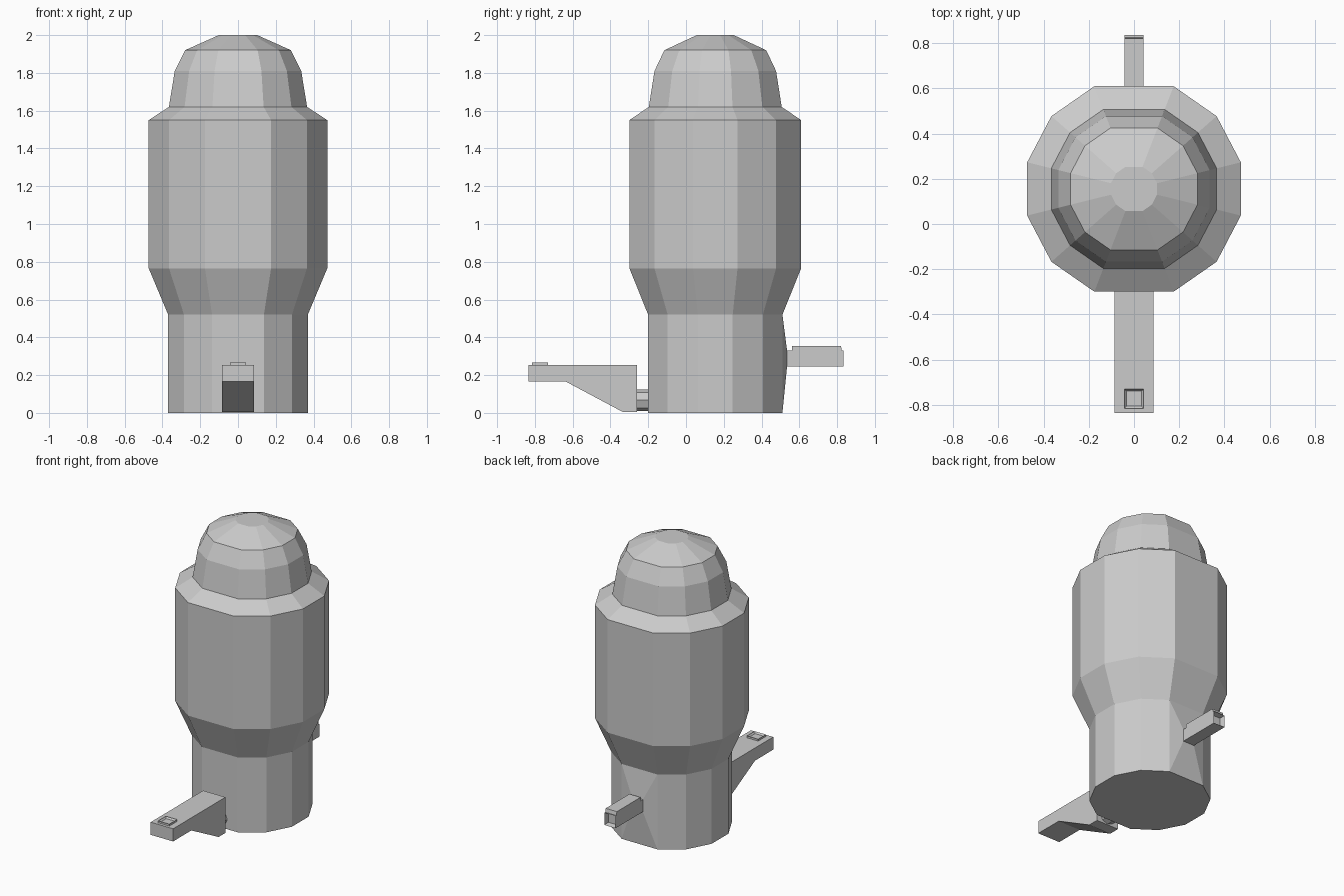
import bpy, bmesh, math
from mathutils import Vector

if "Cube" in bpy.data.objects:
    bpy.data.objects.remove(bpy.data.objects["Cube"])


def make_object(name, bm):
    bmesh.ops.recalc_face_normals(bm, faces=bm.faces)
    mesh = bpy.data.meshes.new(name)
    bm.to_mesh(mesh)
    bm.free()
    obj = bpy.data.objects.new(name, mesh)
    bpy.context.collection.objects.link(obj)
    return obj


def extrude_profile(profile, half_width):
    """Side profile of (y, z) points made into a solid across x."""
    bm = bmesh.new()
    face = bm.faces.new([bm.verts.new((-half_width, y, z)) for y, z in profile])
    geom = bmesh.ops.extrude_face_region(bm, geom=[face])["geom"]
    moved = [g for g in geom if isinstance(g, bmesh.types.BMVert)]
    bmesh.ops.translate(bm, verts=moved, vec=(2 * half_width, 0, 0))
    return bm


def recess(bm, direction, border, depth):
    """Inset the outermost face pointing along direction and sink it."""
    bm.normal_update()
    bmesh.ops.recalc_face_normals(bm, faces=bm.faces)
    d = Vector(direction)
    face = max((f for f in bm.faces if f.normal.dot(d) > 0.9),
               key=lambda f: f.calc_center_median().dot(d))
    bmesh.ops.inset_region(bm, faces=[face], thickness=border)
    bmesh.ops.translate(bm, verts=face.verts[:], vec=-d * depth)


# Body: twelve sided, with slightly wider front and back facets
CENTRE_Y = 0.155
quarter = [21.1, 48.6, 76.0]
half = quarter + [180 - a for a in reversed(quarter)]
angles = [math.radians(a) for a in half + [360 - a for a in reversed(half)]]
profile = [(0.381, 0), (0.381, 0.52), (0.487, 0.765), (0.487, 1.55),
           (0.377, 1.62), (0.345, 1.81), (0.289, 1.92), (0.105, 2.0)]
bm = bmesh.new()
rings = [[bm.verts.new((r * math.sin(a), CENTRE_Y + r * math.cos(a), z))
          for a in angles] for r, z in profile]
back_facet = None
for lower, upper in zip(rings, rings[1:]):
    for i in range(12):
        j = (i + 1) % 12
        face = bm.faces.new((lower[i], lower[j], upper[j], upper[i]))
        if lower is rings[0] and j == 0:
            back_facet = face
bm.faces.new(rings[0])
bm.faces.new(rings[-1])

# Back facet rises to a small rectangle that carries the lever
bmesh.ops.inset_region(bm, faces=[back_facet], thickness=0.05)
mid_z = sum(v.co.z for v in back_facet.verts) / 4
for v in back_facet.verts:
    v.co = (math.copysign(0.043, v.co.x), 0.535,
            0.33 if v.co.z > mid_z else 0.245)
make_object("body", bm)

# Rear handle with raised lid and open end
bm = extrude_profile([(0.53, 0.245), (0.835, 0.245), (0.835, 0.33),
                      (0.825, 0.33), (0.82, 0.355), (0.56, 0.355),
                      (0.56, 0.33), (0.53, 0.33)], 0.043)
recess(bm, (0, 1, 0), 0.01, 0.035)
make_object("rear_handle", bm)

# Front pedal
bm = extrude_profile([(-0.26, 0.253), (-0.835, 0.253), (-0.835, 0.165),
                      (-0.635, 0.165), (-0.335, 0.005), (-0.26, 0.005)], 0.086)
make_object("front_pedal", bm)

# Hollow frame on the pedal tip
bm = extrude_profile([(-0.815, 0.25), (-0.73, 0.25),
                      (-0.73, 0.266), (-0.815, 0.266)], 0.043)
recess(bm, (0, 0, 1), 0.013, 0.011)
make_object("pedal_frame", bm)

# Short eight sided rod joining pedal to body
bpy.ops.mesh.primitive_cylinder_add(vertices=8, radius=0.058, depth=0.08,
                                    location=(0, -0.23, 0.067),
                                    rotation=(math.pi / 2, 0, 0))
bpy.context.object.name = "pedal_joint"
